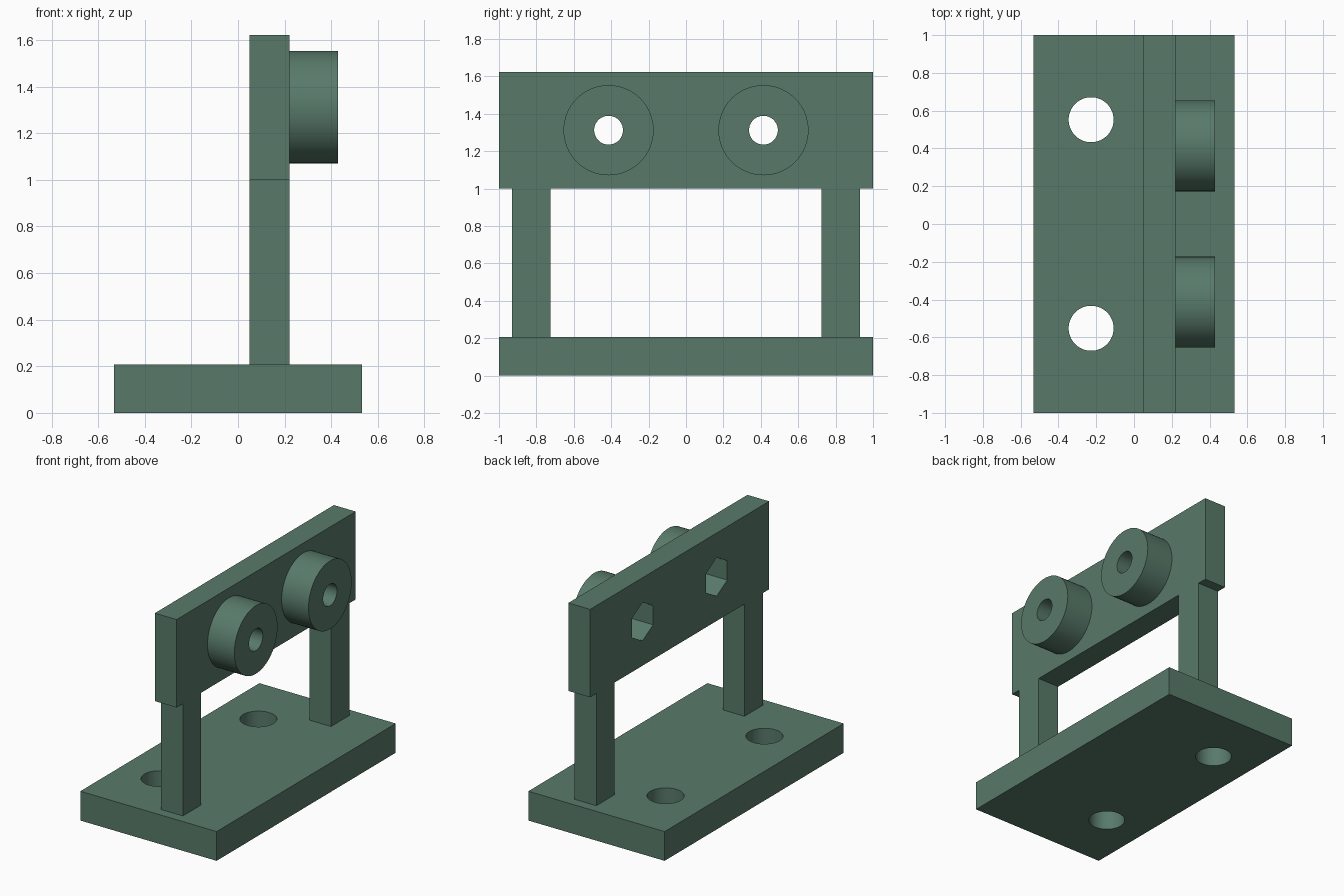
import bpy
import math

if "Cube" in bpy.data.objects:
    bpy.data.objects.remove(bpy.data.objects["Cube"])

green = bpy.data.materials.new("muted green")
green.diffuse_color = (0.098, 0.195, 0.144, 1)
green.use_nodes = True
green.node_tree.nodes["Principled BSDF"].inputs["Base Color"].default_value = green.diffuse_color

ALONG_X = (math.pi / 2, 0, math.pi / 2)   # axis along x, first corner pointing up
UPRIGHT = (0, 0, 0)


def box(name, x, y, z):
    """Box from (min, max) pairs on each axis."""
    pairs = (x, y, z)
    bpy.ops.mesh.primitive_cube_add(size=1, location=[(a + b) / 2 for a, b in pairs])
    ob = bpy.context.object
    ob.name = name
    ob.scale = [b - a for a, b in pairs]
    bpy.ops.object.transform_apply(location=False, rotation=False, scale=True)
    ob.data.materials.append(green)
    return ob


def cylinder(name, radius, depth, location, rotation, sides=64):
    bpy.ops.mesh.primitive_cylinder_add(vertices=sides, radius=radius, depth=depth,
                                        location=location, rotation=rotation)
    ob = bpy.context.object
    ob.name = name
    ob.data.materials.append(green)
    return ob


def cut(target, cutter):
    """Subtract the cutter and throw it away."""
    mod = target.modifiers.new("hole", 'BOOLEAN')
    mod.operation = 'DIFFERENCE'
    mod.solver = 'EXACT'
    mod.object = cutter
    bpy.ops.object.select_all(action='DESELECT')
    target.select_set(True)
    bpy.context.view_layer.objects.active = target
    bpy.ops.object.modifier_apply(modifier=mod.name)
    bpy.data.objects.remove(cutter, do_unlink=True)


def smooth(ob):
    bpy.ops.object.select_all(action='DESELECT')
    ob.select_set(True)
    bpy.context.view_layer.objects.active = ob
    bpy.ops.object.shade_smooth_by_angle(angle=math.radians(30))


# Base plate and upright cross plate
base = box("base_plate", (-0.533, 0.533), (-1, 1), (0, 0.207))
beam = box("cross_plate", (0.05, 0.22), (-1, 1), (1.0, 1.622))

for side, label in ((-1, "front"), (1, "back")):
    # Mounting hole through the base
    cut(base, cylinder("cutter", 0.119, 0.6, (-0.227, side * 0.552, 0.1), UPRIGHT))

    # Post between base and cross plate
    y = sorted((side * 0.725, side * 0.93))
    box(label + "_post", (0.05, 0.22), y, (0.207, 1.0))

    # Hexagonal nut pocket through the cross plate
    cut(beam, cylinder("cutter", 0.136, 0.4, (0.135, side * 0.414, 1.312), ALONG_X, 6))

    # Round boss with a bolt hole
    centre = (0.325, side * 0.414, 1.312)
    boss = cylinder(label + "_boss", 0.241, 0.21, centre, ALONG_X)
    cut(boss, cylinder("cutter", 0.077, 0.6, centre, ALONG_X))
    smooth(boss)

smooth(base)
